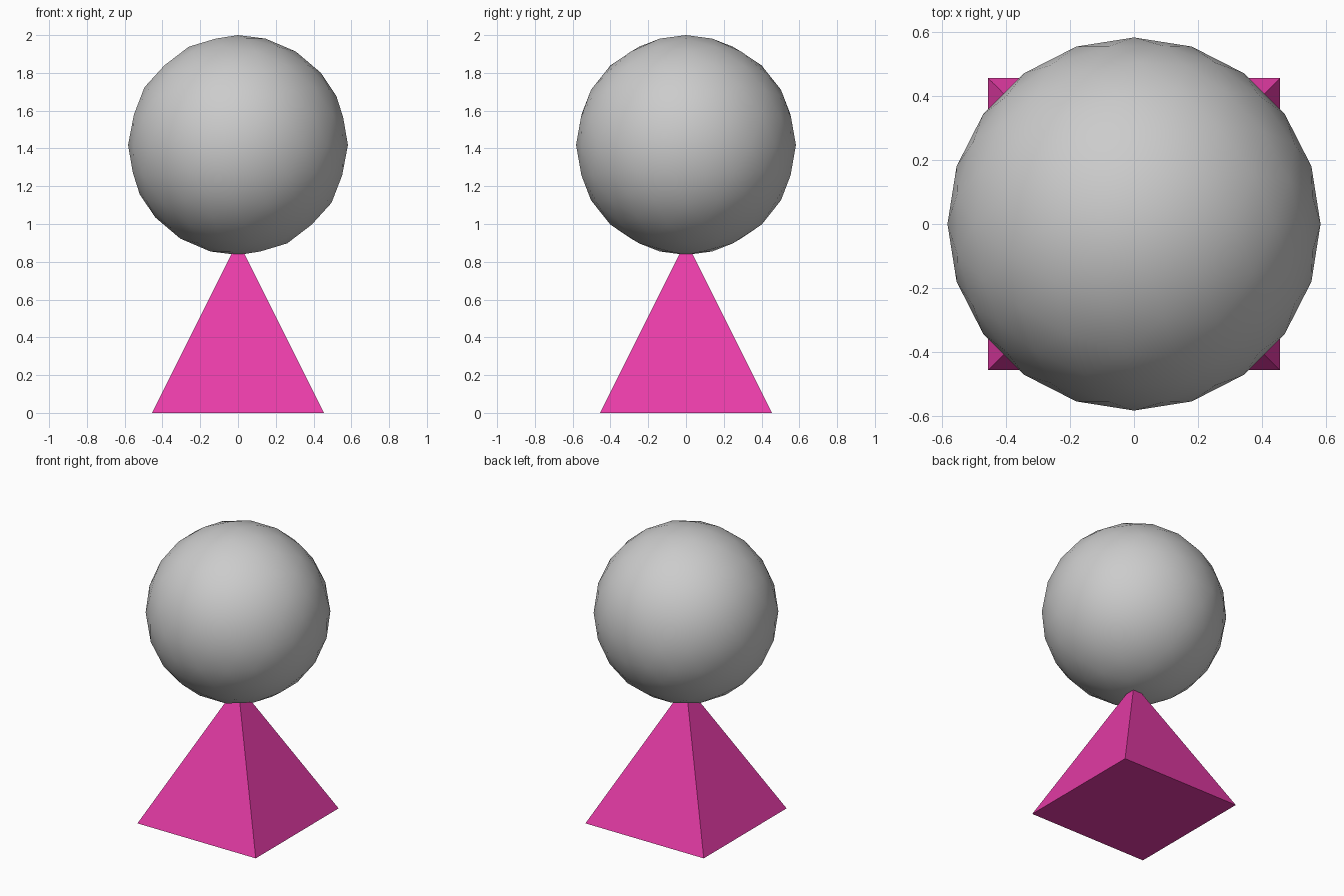
import bpy
import math

if "Cube" in bpy.data.objects:
    bpy.data.objects.remove(bpy.data.objects["Cube"])

# Pyramid base: four-sided cone with its tip tucked into the ball
half, height = 0.455, 0.91
bpy.ops.mesh.primitive_cone_add(vertices=4, radius1=half * math.sqrt(2), radius2=0,
                                depth=height, location=(0, 0, height / 2),
                                rotation=(0, 0, math.radians(45)))
pyramid = bpy.context.object
pyramid.name = "pyramid_base"
bpy.ops.object.transform_apply(location=False, rotation=True, scale=False)
pink = bpy.data.materials.new("magenta")
pink.diffuse_color = (0.8, 0.045, 0.39, 1)
pink.use_nodes = True
pink.node_tree.nodes["Principled BSDF"].inputs["Base Color"].default_value = pink.diffuse_color
pyramid.data.materials.append(pink)

# Ball: smooth icosphere balanced on the tip
radius = 0.582
bpy.ops.mesh.primitive_ico_sphere_add(subdivisions=3, radius=radius,
                                      location=(0, 0, 2 - radius))
ball = bpy.context.object
ball.name = "ball"
bpy.ops.object.shade_smooth()
